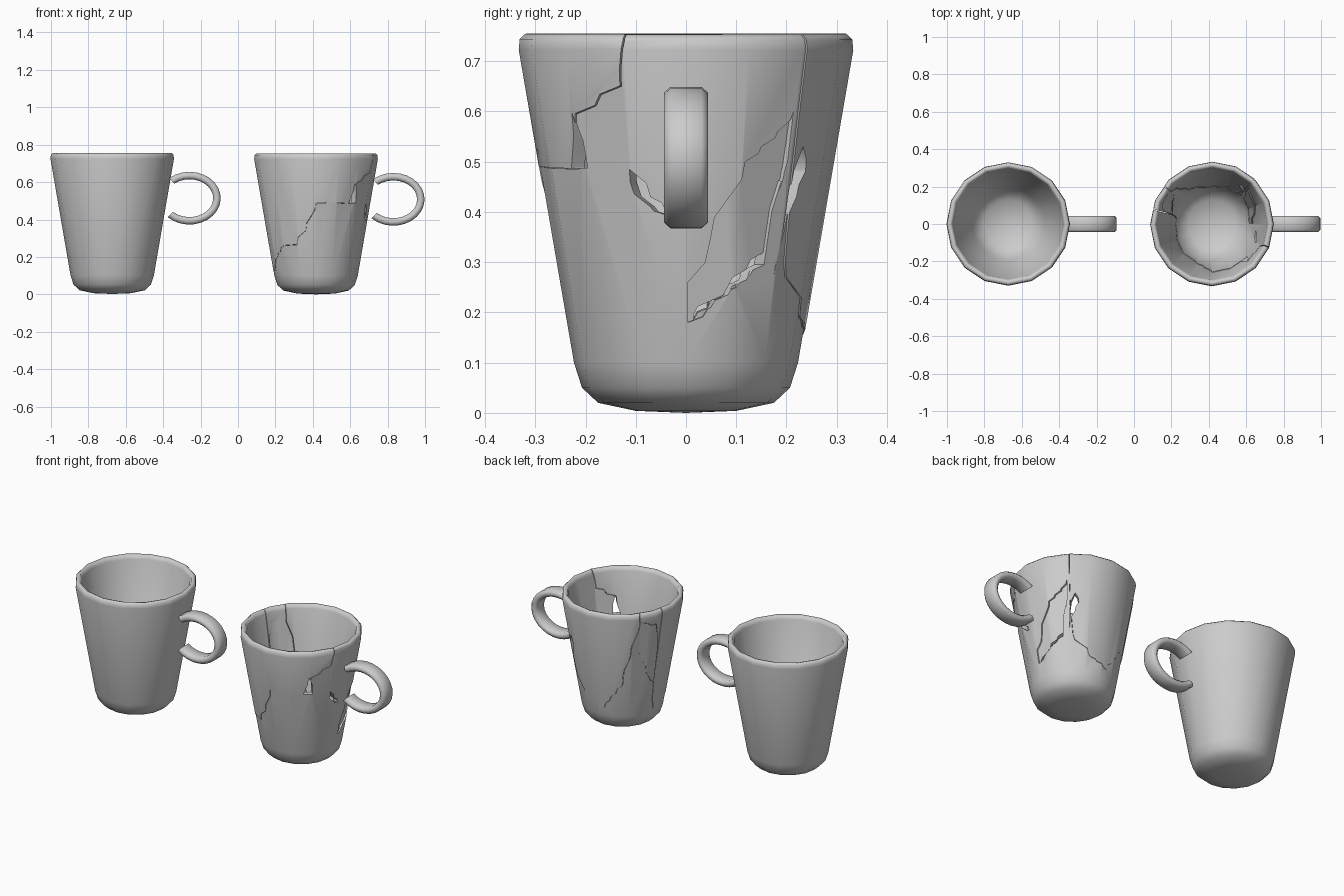
import bpy, bmesh, math
from mathutils import Vector, Matrix

if "Cube" in bpy.data.objects:
    bpy.data.objects.remove(bpy.data.objects["Cube"])

R = math.radians
SIDES = 16
PROFILE = [(0, .0), (.10, .004), (.175, .02), (.207, .05), (.223, .10), (.33, .722), (.328, .743),
           (.318, .753), (.304, .75), (.296, .73), (.193, .11), (.13, .05), (0, .036)]


def volume(mesh):
    total = 0
    for f in mesh.polygons:
        p = [mesh.vertices[i].co for i in f.vertices]
        total += sum(p[0].dot(a.cross(b)) for a, b in zip(p[1:], p[2:])) / 6
    return total


def new_object(name, bm):
    bmesh.ops.recalc_face_normals(bm, faces=bm.faces[:])
    mesh = bpy.data.meshes.new(name)
    bm.to_mesh(mesh)
    bm.free()
    if volume(mesh) < 0:
        mesh.flip_normals()
    ob = bpy.data.objects.new(name, mesh)
    bpy.context.collection.objects.link(ob)
    return ob


def smooth(ob):
    bpy.ops.object.select_all(action='DESELECT')
    ob.select_set(True)
    bpy.context.view_layer.objects.active = ob
    bpy.ops.object.shade_smooth_by_angle(angle=R(58))


def loft(bm, rings):
    n = len(rings[0])
    for a, b in zip(rings, rings[1:]):
        for i in range(n):
            j = (i + 1) % n
            bm.faces.new((a[i], a[j], b[j], b[i]))


# Tapered cup turned from a profile
def make_cup(name):
    bm = bmesh.new()
    bottom = bm.verts.new((0, 0, PROFILE[0][1]))
    inside = bm.verts.new((0, 0, PROFILE[-1][1]))
    rings = [[bm.verts.new((r * math.cos(math.tau * i / SIDES), r * math.sin(math.tau * i / SIDES), z))
              for i in range(SIDES)] for r, z in PROFILE[1:-1]]
    loft(bm, rings)
    for i in range(SIDES):
        j = (i + 1) % SIDES
        bm.faces.new((bottom, rings[0][j], rings[0][i]))
        bm.faces.new((inside, rings[-1][i], rings[-1][j]))
    return new_object(name, bm)


# Open oval handle with a bevelled strap section
def make_handle(name, x, z):
    bm = bmesh.new()
    section = [(.02, -.031), (.02, .031), (.008, .044), (-.008, .044),
               (-.02, .031), (-.02, -.031), (-.008, -.044), (.008, -.044)]
    rings = []
    for k in range(21):
        a = R(-134 + k * 264 / 20)
        rings.append([bm.verts.new((x + .413 + (.147 + d) * math.cos(a), w,
                                    z + (.121 + d) * math.sin(a))) for d, w in section])
    loft(bm, rings)
    bm.faces.new(rings[0])
    bm.faces.new(rings[-1])
    smooth(new_object(name, bm))


# Radial cutter: columns of (angle, low z, high z) through the wall
def region(columns):
    dense = []
    for p, q in zip(columns, columns[1:]):
        n = max(1, math.ceil((q[0] - p[0]) / 12))
        dense += [tuple(u + (v - u) * k / n for u, v in zip(p, q)) for k in range(n)]
    dense.append(columns[-1])
    bm = bmesh.new()
    rings = []
    for ang, lo, hi in dense:
        c, s = math.cos(R(ang)), math.sin(R(ang))
        rings.append([bm.verts.new((r * c, r * s, h))
                      for r, h in ((.1, lo), (.45, lo), (.45, hi), (.1, hi))])
    loft(bm, rings)
    bm.faces.new(rings[0])
    bm.faces.new(rings[-1])
    bmesh.ops.triangulate(bm, faces=bm.faces[:])
    ob = new_object("cutter", bm)
    ob.hide_render = True
    return ob


# Boolean that keeps the first solver result with a believable volume
def boolean(ob, cutter, op):
    before = volume(ob.data)
    low, high = (.3, 1.001) if op == 'DIFFERENCE' else (.0001, .75)
    for solver in ('MANIFOLD', 'EXACT', 'FLOAT'):
        mod = ob.modifiers.new("cut", 'BOOLEAN')
        mod.operation, mod.solver, mod.object = op, solver, cutter
        bpy.context.view_layer.update()
        deps = bpy.context.evaluated_depsgraph_get()
        mesh = bpy.data.meshes.new_from_object(ob.evaluated_get(deps))
        ob.modifiers.clear()
        if low * before < volume(mesh) < high * before:
            ob.data = mesh
            return True
    return False


# Whole mug
LEFT, RIGHT = -.6725, .4175
whole = make_cup("whole_cup")
whole.location = (LEFT, 0, .002)
smooth(whole)
make_handle("whole_handle", LEFT, .514)

# Broken mug: chips knocked out first, then shards split off and nudged
body = make_cup("broken_cup")
chips = [
    [(-52, .485, .49), (-47, .487, .597), (-43, .487, .50)],
    [(-23, .46, .485), (-15, .41, .43), (-9, .395, .405)],
    [(44, .27, .29), (47, .36, .44), (52, .43, .53), (56, .48, .485)],
    [(4, .185, .195), (20, .235, .25), (38, .295, .32), (43, .47, .585)],
]
for chip in chips:
    cutter = region(chip)
    boolean(body, cutter, 'DIFFERENCE')
    bpy.data.objects.remove(cutter)

shards = {
    "front_upper_shard": ([(-194, .3, 1), (-188, .12, 1), (-165, .13, 1), (-150, .2, 1), (-133, .26, 1),
                           (-114, .265, 1), (-102, .34, 1), (-95, .42, 1), (-90, .49, 1), (-48, .485, 1),
                           (-45, .595, 1), (-24, .65, 1), (-22, .74, 1)], (-.001, -.003, .001), 0),
    "side_shard": ([(1, .18, .26), (11, .21, .35), (24, .25, .5), (38, .3, .56), (44, .5, .6)],
                   (-.008, -.002, 0), 1),
    "back_shard": ([(46.5, .62, 1), (50, .3, 1), (70, .2, 1), (100, .15, 1), (125, .3, 1), (142, .66, 1)],
                   (.001, .003, 0), 0),
    "loose_shard": ([(143, .52, .70), (152, .42, .68), (160, .32, .67), (165.5, .3, .5)],
                    (-.003, .003, 0), -4),
}
for name, (columns, shift, turn) in shards.items():
    cutter = region(columns)
    shard = bpy.data.objects.new(name, body.data.copy())
    bpy.context.collection.objects.link(shard)
    split = boolean(shard, cutter, 'INTERSECT')
    if split:
        boolean(body, cutter, 'DIFFERENCE')
        mid = sum((v.co for v in shard.data.vertices), Vector()) / len(shard.data.vertices)
        spin = Matrix.Translation(mid) @ Matrix.Rotation(R(turn), 4, 'Z') @ Matrix.Translation(-mid)
        shard.data.transform(Matrix.Translation(shift) @ spin)
        shard.location.x = RIGHT
        smooth(shard)
    else:
        bpy.data.objects.remove(shard)
    bpy.data.objects.remove(cutter)
body.location.x = RIGHT
smooth(body)
make_handle("broken_handle", RIGHT, .508)
